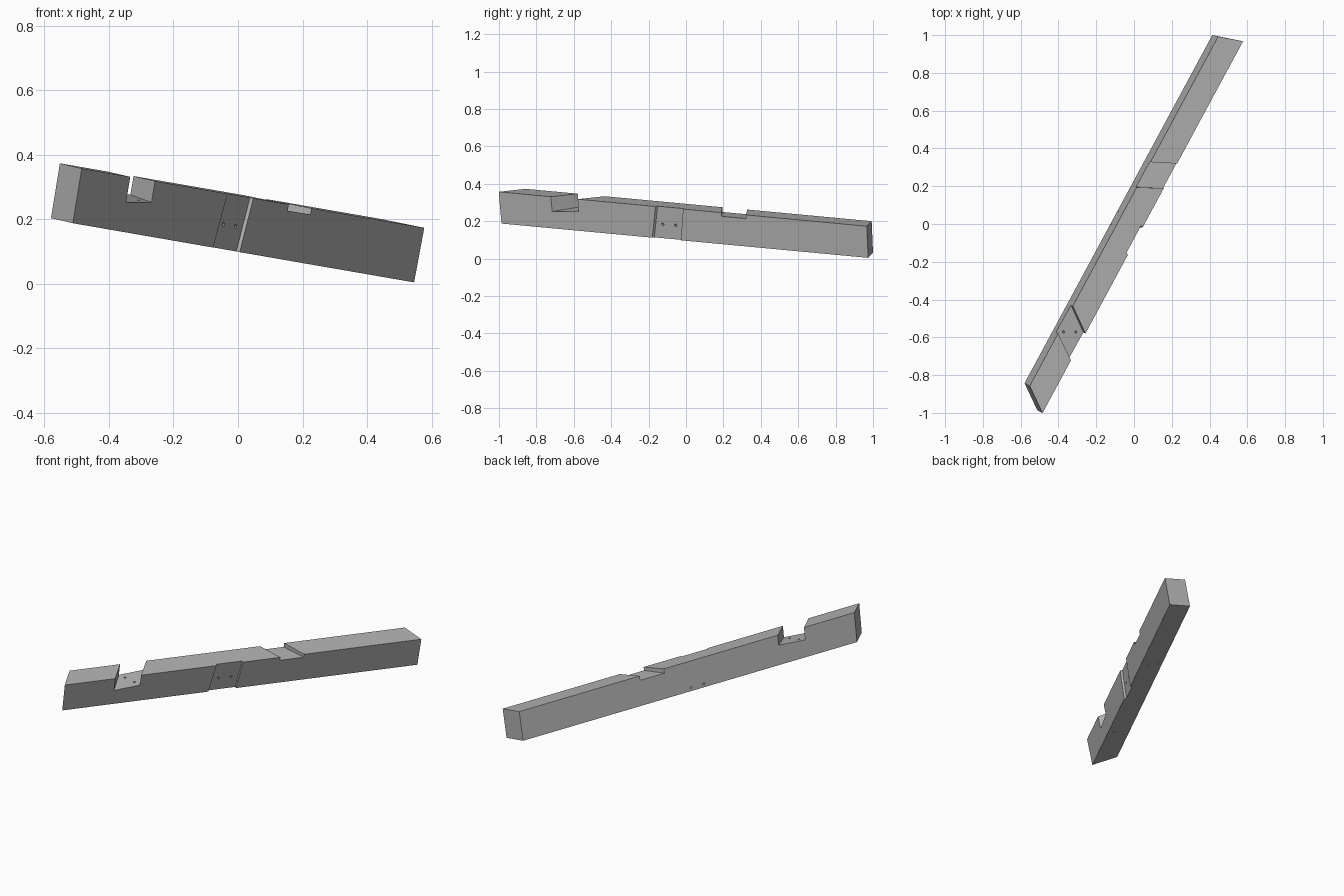
import bpy, bmesh
from mathutils import Vector, Matrix

cube = bpy.data.objects.get("Cube")
if cube:
    bpy.data.objects.remove(cube, do_unlink=True)

# Beam frame: l along the timber, v towards its back, u upwards
along = Vector((0.473, 0.877, -0.082)).normalized()
up = Vector((0.860, -0.480, -0.181)).cross(along).normalized()
back = up.cross(along)
frame = Matrix((along, back, up)).transposed().to_4x4()
frame.translation = (0, 0, 0.187)

FRONT, BACK, HALF = -0.034, 0.096, 0.086


def make_object(name, bm):
    bmesh.ops.recalc_face_normals(bm, faces=bm.faces)
    mesh = bpy.data.meshes.new(name)
    bm.to_mesh(mesh)
    bm.free()
    obj = bpy.data.objects.new(name, mesh)
    bpy.context.collection.objects.link(obj)
    return obj


def block(name, near, far, v_range, low, high):
    """Six-sided block; each end is a sloped plane l = a + b*v + c*u."""
    bm = bmesh.new()
    for a, b, c in (near, far):
        for v in v_range:
            for level in (low, high):
                u = level(a + b * v, v)
                bm.verts.new((a + b * v + c * u, v, u))
    bmesh.ops.convex_hull(bm, input=bm.verts[:])
    bmesh.ops.dissolve_limit(bm, angle_limit=0.005, verts=bm.verts[:], edges=bm.edges[:])
    return make_object(name, bm)


def drill(name, start, end, radius=0.006):
    """Round cutter reaching a little past both points."""
    p, q = Vector(start), Vector(end)
    axis = q - p
    turn = axis.to_track_quat('Z', 'Y').to_matrix().to_4x4()
    bm = bmesh.new()
    bmesh.ops.create_cone(bm, cap_ends=True, segments=16, radius1=radius, radius2=radius,
                          depth=axis.length + 0.04,
                          matrix=Matrix.Translation((p + q) / 2) @ turn)
    return make_object(name, bm)


def flat(u):
    return lambda l, v: u


# Timber with mitred ends
beam = block("notched_beam", (-1.090, 0.715, -0.08), (1.114, -0.32, -0.03),
             (FRONT, BACK), flat(-HALF), flat(HALF))

# Deep top notch, shallow top notch and shallow front housing
through = (FRONT - 0.05, BACK + 0.05)
cutters = [
    block("deep_notch_cutter", (-0.773, 0.71, -0.07), (-0.610, 0.73, -0.07),
          through, lambda l, v: 0.074 + 0.086 * l, flat(0.15)),
    block("shallow_notch_cutter", (0.221, -0.50, -0.03), (0.371, -0.48, -0.03),
          through, lambda l, v: 0.0645 - 0.046 * v, flat(0.15)),
    block("front_housing_cutter", (-0.160, 0.50, 0.13), (-0.006, 0.0, 0.10),
          (FRONT - 0.05, FRONT + 0.012), flat(-0.15), flat(0.15)),
]

# Screw holes: two in each notch, running right through
for l, v in ((-0.684, 0.061), (-0.653, 0.004), (0.289, 0.073), (0.256, 0.020)):
    cutters.append(drill("floor_hole_cutter", (l, v, 0.03), (l, v, -HALF)))
for l in (-0.131, -0.052):
    cutters.append(drill("housing_hole_cutter", (l, -0.023, -0.009), (l + 0.077, BACK, -0.067)))

for cutter in cutters:
    cutter.hide_render = True
    mod = beam.modifiers.new(cutter.name, 'BOOLEAN')
    mod.operation = 'DIFFERENCE'
    mod.solver = 'EXACT'
    mod.object = cutter

# Bake the cuts, then tilt the timber into place
bpy.context.view_layer.update()
graph = bpy.context.evaluated_depsgraph_get()
result = bpy.data.meshes.new_from_object(beam.evaluated_get(graph))
beam.modifiers.clear()
beam.data = result
result.transform(frame)
for cutter in cutters:
    bpy.data.objects.remove(cutter, do_unlink=True)

# Plain grey finish
grey = bpy.data.materials.new("plain_grey")
grey.use_nodes = True
colour = (0.45, 0.45, 0.45, 1)
grey.diffuse_color = colour
grey.node_tree.nodes["Principled BSDF"].inputs["Base Color"].default_value = colour
result.materials.clear()
result.materials.append(grey)
for face in result.polygons:
    face.material_index = 0
    face.use_smooth = False
